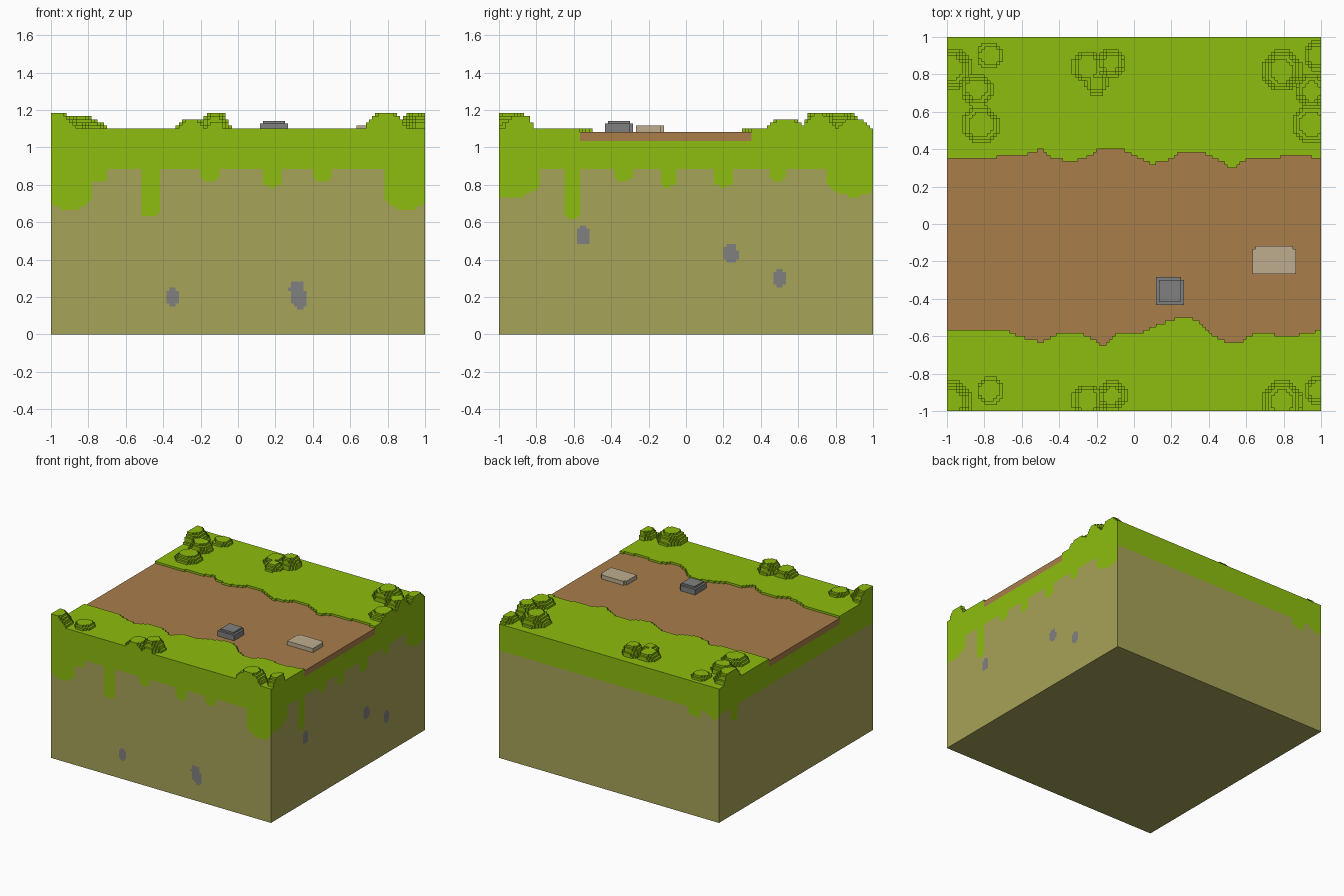
import bpy, bmesh, math
from itertools import groupby
from mathutils import Matrix, Vector

N = 120                 # cells along one side
S = 2 / N               # cell size
PATH_Z = 65 * S         # path surface, one cell below the turf
BAND_Z = 62 * S         # underside of the path layer
TURF_Z = 0.89           # underside of the turf between drips

cube = bpy.data.objects.get("Cube")
if cube:
    bpy.data.objects.remove(cube, do_unlink=True)


def material(name, *rgb):
    lin = [((c / 255 + 0.055) / 1.055) ** 2.4 for c in rgb] + [1]
    mat = bpy.data.materials.new(name)
    mat.diffuse_color = lin
    mat.use_nodes = True
    node = next(n for n in mat.node_tree.nodes if n.type == 'BSDF_PRINCIPLED')
    node.inputs["Base Color"].default_value = lin
    return mat


GRASS = material("grass_green", 141, 189, 14)
SOIL = material("soil_olive", 167, 163, 88)
DIRT = material("path_brown", 169, 125, 74)
STONE = material("stone_grey", 128, 128, 128)
SLAB = material("slab_tan", 190, 174, 143)


def finish(name, bm, mats):
    """Weld, merge coplanar cells of one colour and link the part."""
    bmesh.ops.remove_doubles(bm, verts=bm.verts[:], dist=S / 100)
    bmesh.ops.dissolve_limit(bm, angle_limit=0.01, verts=bm.verts[:],
                             edges=bm.edges[:], delimit={'MATERIAL'})
    mesh = bpy.data.meshes.new(name)
    bm.to_mesh(mesh)
    bm.free()
    for mat in mats:
        mesh.materials.append(mat)
    bpy.context.collection.objects.link(bpy.data.objects.new(name, mesh))


def quad(bm, points, index=0):
    bm.faces.new([bm.verts.new(p) for p in points]).material_index = index


def centre(i):
    return (i + 0.5) * S - 1


def mound(name, mat, base, level, step=S):
    """Stack of square cells, level(x, y) layers high, standing on base."""
    levels = {}
    for i in range(N):
        for j in range(N):
            h = level(centre(i), centre(j))
            if h > 0:
                levels[i, j] = h
    bm = bmesh.new()
    for (i, j), h in levels.items():
        mid, top = Vector((centre(i), centre(j), 0)), base + h * step
        for k in range(4):
            turn = Matrix.Rotation(k * math.pi / 2, 3, 'Z')
            a = mid + turn @ Vector((S / 2, -S / 2, 0))
            b = mid + turn @ Vector((S / 2, S / 2, 0))
            out = turn @ Vector((1, 0, 0))
            low = levels.get((i + round(out.x), j + round(out.y)), 0)
            if low < h:
                z = base + low * step
                quad(bm, [(a.x, a.y, z), (b.x, b.y, z),
                          (b.x, b.y, top), (a.x, a.y, top)])
        x, y, r = mid.x, mid.y, S / 2
        quad(bm, [(x - r, y - r, top), (x + r, y - r, top),
                  (x + r, y + r, top), (x - r, y + r, top)])
    finish(name, bm, [mat])


def along(points, x):
    """Height of a polyline at x."""
    for (x0, y0), (x1, y1) in zip(points, points[1:]):
        if x <= x1:
            return y0 + (y1 - y0) * (x - x0) / (x1 - x0)
    return points[-1][1]


# Winding path edges
NORTH = [(-1, .355), (-.6, .36), (-.5, .4), (-.45, .36), (-.37, .335),
         (-.27, .345), (-.18, .4), (-.08, .405), (.1, .32), (.18, .34),
         (.25, .38), (.37, .38), (.44, .35), (.53, .29), (.6, .345),
         (.87, .365), (1, .355)]
SOUTH = [(-1, -.565), (-.7, -.56), (-.6, -.605), (-.5, -.63), (-.4, -.585),
         (-.29, -.58), (-.16, -.65), (-.1, -.585), (.05, -.575), (.15, -.53),
         (.27, -.49), (.35, -.52), (.43, -.6), (.5, -.63), (.58, -.625),
         (.65, -.575), (.84, -.605), (.92, -.58), (1, -.57)]


def on_path(x, y):
    return along(SOUTH, x) < y < along(NORTH, x)


# Side walls, each seen from outside: drips (start, end, bottom) and stones
SIDES = {
    "front_wall": ([(-1.02, -.78, .67), (-.8, -.7, .81), (-.52, -.42, .63),
                    (-.2, -.1, .82), (.13, .23, .79), (.4, .5, .82),
                    (.78, 1.02, .67)],
                   [(-.35, .2), (.315, .24), (.33, .19)]),
    "right_wall": ([(-1.1, -.78, .73), (-.65, -.57, .62), (-.38, -.29, .82),
                    (-.14, -.05, .79), (.15, .25, .79), (.45, .53, .82),
                    (.75, 1.05, .74)],
                   [(-.55, .53), (.24, .43), (.5, .3)]),
    "back_wall": ([(.72, .84, .81), (.88, 1.02, .84)], []),
    "left_wall": ([(-.85, -.75, .77)], []),
}


def wall_colour(u, z, drips, stones, path):
    if path and z > BAND_Z:
        return 2
    if z > TURF_Z:
        return 0
    for start, end, bottom in drips:
        half = (end - start) / 2
        t = (u - start) / half - 1
        if abs(t) < 1 and z > bottom + half * 0.6 * (1 - math.sqrt(1 - t * t)):
            return 0
    if any(math.hypot((u - a) / .041, (z - b) / .051) < 1 for a, b in stones):
        return 3
    return 1


for k, (name, (drips, stones)) in enumerate(SIDES.items()):
    turn = Matrix.Rotation(k * math.pi / 2, 3, 'Z')
    bm = bmesh.new()
    for i in range(N):
        u = centre(i)
        spot = turn @ Vector((u, -1 + S / 2, 0))
        path = k % 2 == 1 and on_path(spot.x, spot.y)
        rows = groupby(range(round(PATH_Z / S)), lambda r: wall_colour(
            u, (r + 0.5) * S, drips, stones, path))
        for colour, run in rows:
            run = list(run)
            z0, z1 = run[0] * S, (run[-1] + 1) * S
            a, b = u - S / 2, u + S / 2
            quad(bm, [turn @ Vector((p, -1, z)) for p, z in
                      ((a, z0), (b, z0), (b, z1), (a, z1))], colour)
    finish(name, bm, [GRASS, SOIL, DIRT, STONE])


# Underside and path surface
def sheet(name, mat, z, facing):
    bm = bmesh.new()
    quad(bm, [(x, y * facing, z) for x, y in
              ((-1, -1), (1, -1), (1, 1), (-1, 1))])
    finish(name, bm, [mat])


sheet("soil_underside", SOIL, 0, -1)
sheet("path_surface", DIRT, PATH_Z, 1)

# Turf on both banks of the path
mound("turf", GRASS, PATH_Z, lambda x, y: 0 if on_path(x, y) else 1)

# Bushes: x, y, radius, layers; cut off at the edges of the block
BUSHES = [(-.98, .83, .11, 5), (-.77, .9, .07, 2), (-.84, .72, .085, 4),
          (-.82, .53, .1, 3), (-.25, .84, .08, 3), (-.12, .86, .075, 5),
          (-.2, .75, .06, 3), (.79, .82, .11, 5), (.99, .9, .08, 3),
          (.95, .71, .09, 5), (.95, .53, .1, 3), (-.98, -.95, .11, 5),
          (-.77, -.89, .07, 2), (-.25, -.94, .08, 3), (-.12, -.92, .08, 5),
          (.79, -.95, .11, 5), (.99, -.89, .08, 4)]


def bush_level(x, y):
    best = 0
    for bx, by, r, layers in BUSHES:
        dx, dy = abs(x - bx), abs(y - by)
        d = max(dx, dy, (dx + dy) * 0.72) / r
        best = max(best, math.ceil(layers * (1 - d ** 3)))
    return best


mound("bushes", GRASS, PATH_Z + S, bush_level)


# Boulder with a smaller top, and a flat slab with notched corners
def boulder_level(x, y):
    dx, dy = abs(x - .185), abs(y + .36)
    if max(dx, dy) > .075 or dx + dy > .14:
        return 0
    return 4 if max(dx, dy) < .06 else 3


def slab_level(x, y):
    dx, dy = abs(x - .75), abs(y + .195)
    inside = dx < .11 and dy < .08
    return 2 if inside and not (dx > .095 and dy > .065) else 0


mound("boulder", STONE, PATH_Z, boulder_level, 0.0145)
mound("flat_slab", SLAB, PATH_Z, slab_level)
